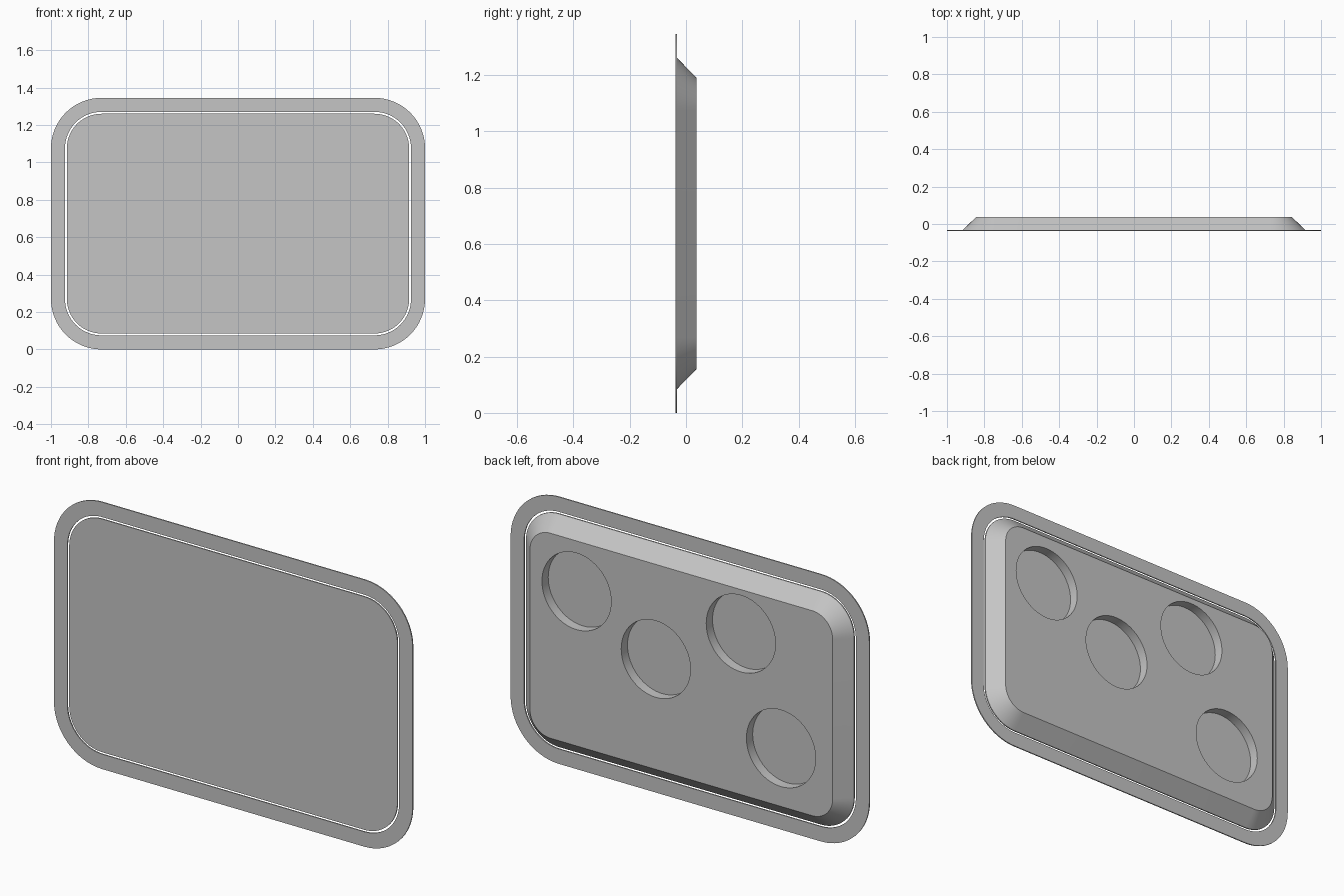
import bpy, bmesh, math

if "Cube" in bpy.data.objects:
    bpy.data.objects.remove(bpy.data.objects["Cube"], do_unlink=True)

HEIGHT = 1.345
FRONT, BACK = -0.0375, 0.0375
CORNER_X, CORNER_Z = 0.73, 0.4025   # centres shared by all rounded corners
STEPS = 16

grey = bpy.data.materials.new("light grey")
grey.use_nodes = True
colour = (0.56, 0.56, 0.56, 1)
grey.diffuse_color = colour
grey.node_tree.nodes["Principled BSDF"].inputs["Base Color"].default_value = colour


def outline(bm, radius, y):
    """Ring of vertices around a rounded rectangle in the xz plane."""
    ring = []
    for quarter in range(4):
        sx = 1 if quarter in (0, 3) else -1
        sz = 1 if quarter < 2 else -1
        for i in range(STEPS + 1):
            a = math.pi / 2 * (quarter + i / STEPS)
            ring.append(bm.verts.new((sx * CORNER_X + radius * math.cos(a), y,
                                      HEIGHT / 2 + sz * CORNER_Z + radius * math.sin(a))))
    return ring


def loft(name, sections, closed):
    """Join successive outlines; close into a loop or cap both ends."""
    bm = bmesh.new()
    rings = [outline(bm, r, y) for r, y in sections]
    pairs = list(zip(rings, rings[1:]))
    if closed:
        pairs.append((rings[-1], rings[0]))
    for a, b in pairs:
        for i in range(len(a)):
            j = (i + 1) % len(a)
            bm.faces.new((a[i], a[j], b[j], b[i]))
    if not closed:
        bm.faces.new(rings[0])
        bm.faces.new(rings[-1])
    bmesh.ops.recalc_face_normals(bm, faces=bm.faces)
    mesh = bpy.data.meshes.new(name)
    bm.to_mesh(mesh)
    bm.free()
    mesh.materials.append(grey)
    obj = bpy.data.objects.new(name, mesh)
    bpy.context.collection.objects.link(obj)
    return obj


def activate(obj):
    bpy.ops.object.select_all(action='DESELECT')
    obj.select_set(True)
    bpy.context.view_layer.objects.active = obj


# Thin flat surround, separated from the panel by a narrow gap
LIP = FRONT + 0.006
frame = loft("outer_frame", [(0.27, FRONT), (0.27, LIP), (0.195, LIP), (0.195, FRONT)], True)

# Panel with a short lip and sloping sides
panel = loft("panel", [(0.185, FRONT), (0.185, LIP), (0.114, BACK)], False)

# Four round recesses in the back
DEPTH = 0.05
for x, z in ((0.584, 0.935), (0.142, 0.712), (-0.332, 0.967), (-0.556, 0.449)):
    bpy.ops.mesh.primitive_cylinder_add(vertices=64, radius=0.193, depth=2 * DEPTH,
                                        location=(x, BACK, z), rotation=(math.pi / 2, 0, 0))
    cutter = bpy.context.object
    cutter.name = "recess_cutter"
    cutter.hide_render = True
    cutter.data.materials.append(grey)
    activate(panel)
    cut = panel.modifiers.new("recess", 'BOOLEAN')
    cut.operation = 'DIFFERENCE'
    cut.solver = 'EXACT'
    cut.object = cutter
    bpy.ops.object.modifier_apply(modifier=cut.name)
    bpy.data.objects.remove(cutter, do_unlink=True)

for obj in (frame, panel):
    activate(obj)
    bpy.ops.object.shade_smooth_by_angle(angle=math.radians(30))
